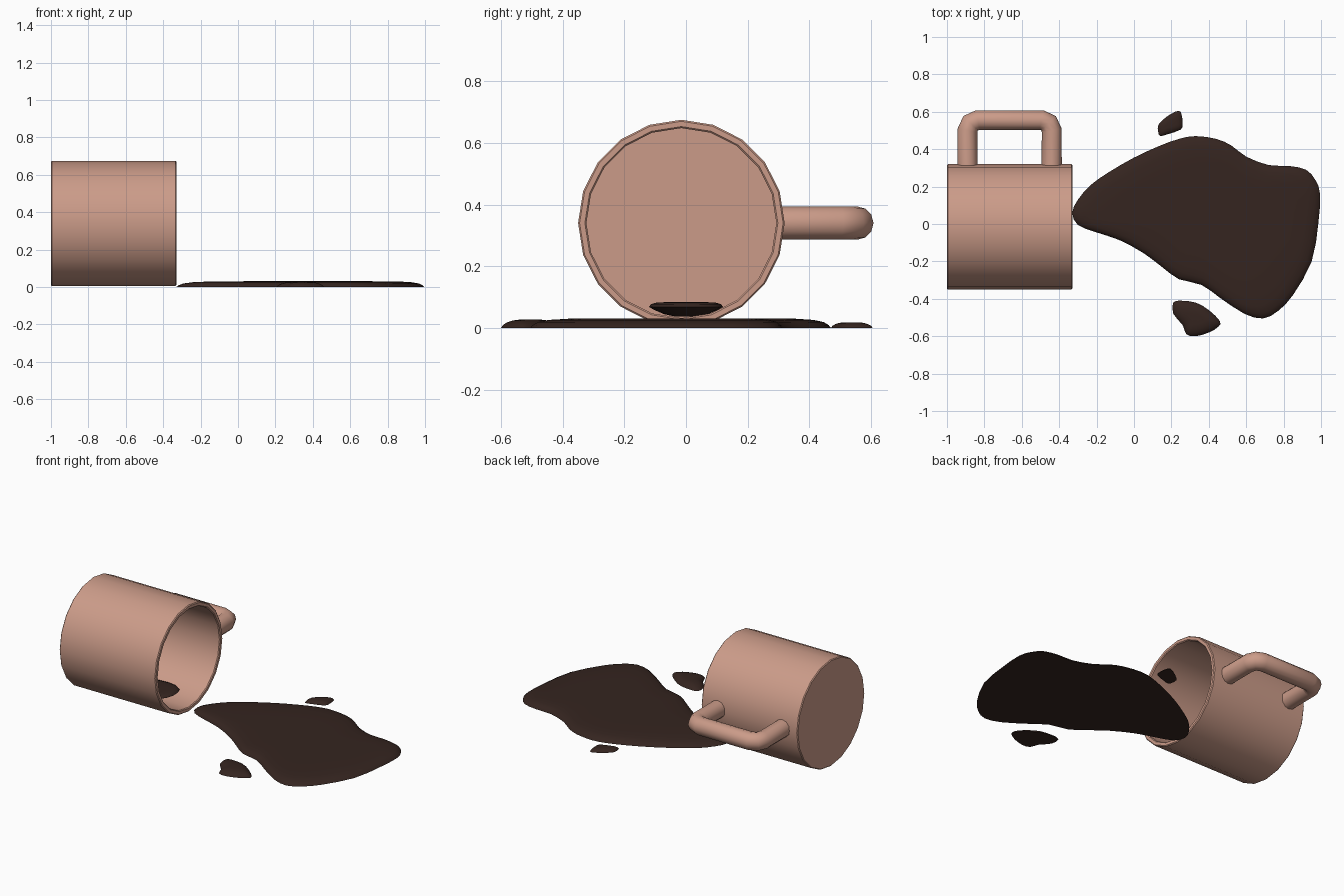
import bpy, bmesh, math
from mathutils import Vector

if "Cube" in bpy.data.objects:
    bpy.data.objects.remove(bpy.data.objects["Cube"])


def material(name, rgb):
    m = bpy.data.materials.new(name)
    m.diffuse_color = (*rgb, 1)
    m.use_nodes = True
    m.node_tree.nodes["Principled BSDF"].inputs["Base Color"].default_value = m.diffuse_color
    return m


CLAY = material("clay", (0.60, 0.33, 0.25))
COFFEE = material("coffee", (0.035, 0.018, 0.014))


def finish(obj, mat, angle):
    obj.data.materials.clear()
    obj.data.materials.append(mat)
    bpy.ops.object.select_all(action='DESELECT')
    obj.select_set(True)
    bpy.context.view_layer.objects.active = obj
    bpy.ops.object.shade_smooth_by_angle(angle=math.radians(angle))


def from_bmesh(name, bm, mat, angle):
    bmesh.ops.remove_doubles(bm, verts=bm.verts, dist=1e-5)
    bmesh.ops.recalc_face_normals(bm, faces=bm.faces)
    mesh = bpy.data.meshes.new(name)
    bm.to_mesh(mesh)
    bm.free()
    obj = bpy.data.objects.new(name, mesh)
    bpy.context.collection.objects.link(obj)
    finish(obj, mat, angle)
    return obj


def loft(bm, rings):
    """Bridge closed rings and cap both ends."""
    loops = [[bm.verts.new(p) for p in ring] for ring in rings]
    n = len(loops[0])
    for a, b in zip(loops, loops[1:]):
        for i in range(n):
            j = (i + 1) % n
            bm.faces.new((a[i], a[j], b[j], b[i]))
    bm.faces.new(loops[0])
    bm.faces.new(loops[-1])


def smooth_outline(pts):
    """Catmull-Rom midpoints between the outline points."""
    out, n = [], len(pts)
    for i in range(n):
        a, b, c, d = (Vector(pts[(i + k) % n]) for k in (-1, 0, 1, 2))
        out += [b, (9 * (b + c) - a - d) / 16]
    return out


def puddle(name, pts, centre, layers):
    """Layers are (scale towards centre, height)."""
    outline, c = smooth_outline(pts), Vector(centre)
    bm = bmesh.new()
    loft(bm, [[(*(c + (p - c) * s), z) for p in outline] for s, z in layers])
    return from_bmesh(name, bm, COFFEE, 50)


# Mug body lying on its side: 20-sided hollow lathe around the x axis
SIDES, CY, CZ = 20, -0.015, 0.34
profile = [(-1, .33), (-.995, .335), (-.335, .335), (-.33, .33),
           (-.33, .313), (-.335, .308), (-.97, .308)]
bm = bmesh.new()
loft(bm, [[(x, CY + r * math.sin(2 * math.pi * i / SIDES),
            CZ + r * math.cos(2 * math.pi * i / SIDES)) for i in range(SIDES)]
          for x, r in profile])
from_bmesh("mug_body", bm, CLAY, 35)

# Handle: round tube along a mirrored bracket path
half = [(-.89, .30), (-.89, .50), (-.874, .539), (-.835, .555)]
path = half + [(-1.33 - x, y) for x, y in reversed(half)]
curve = bpy.data.curves.new("handle", 'CURVE')
curve.dimensions = '3D'
curve.bevel_depth = 0.054
curve.bevel_resolution = 4
curve.use_fill_caps = True
spline = curve.splines.new('POLY')
spline.points.add(len(path) - 1)
for p, (x, y) in zip(spline.points, path):
    p.co = (x, y, CZ, 1)
handle = bpy.data.objects.new("handle", curve)
bpy.context.collection.objects.link(handle)
handle.select_set(True)
bpy.context.view_layer.objects.active = handle
bpy.ops.object.convert(target='MESH')
finish(bpy.context.view_layer.objects.active, CLAY, 50)

# Main spill
spill = [(-.33, .06), (-.30, .13), (-.23, .21), (-.13, .28), (0, .355),
         (.13, .415), (.24, .455), (.33, .47), (.44, .455), (.52, .42),
         (.60, .36), (.72, .315), (.83, .31), (.92, .29), (.97, .235),
         (.995, .16), (.985, 0), (.95, -.20), (.85, -.38), (.77, -.465),
         (.69, -.505), (.59, -.48), (.46, -.395), (.36, -.325), (.24, -.295),
         (.15, -.23), (.05, -.155), (-.08, -.085), (-.20, -.045), (-.30, -.005)]
puddle("spill", spill, (.42, 0),
       [(1, 0), (.985, .009), (.95, .019), (.88, .026), (.75, .03), (.5, .031)])

# Two stray drops
drop_layers = [(1, 0), (.93, .35), (.8, .65), (.6, .9), (.35, 1)]
back = [(.13, .49), (.13, .53), (.17, .57), (.22, .60), (.25, .60),
        (.26, .54), (.25, .505), (.18, .48), (.14, .47)]
front = [(.21, -.42), (.25, -.41), (.33, -.42), (.40, -.46), (.46, -.52),
         (.45, -.55), (.40, -.58), (.33, -.60), (.28, -.59), (.26, -.54), (.21, -.48)]
puddle("back_drop", back, (.20, .535), [(s, .018 * z) for s, z in drop_layers])
puddle("front_drop", front, (.335, -.505), [(s, .027 * z) for s, z in drop_layers])

# Coffee left inside the mug, rounded underneath to follow the wall
inside = [(-.45, 0), (-.47, .09), (-.56, .12), (-.68, .10), (-.75, .02),
          (-.72, -.08), (-.60, -.12), (-.49, -.08)]
puddle("inside_coffee", inside, (-.59, 0),
       [(.3, .037), (.6, .045), (.85, .058), (1, .068), (.95, .077), (.8, .082), (.5, .084)])
